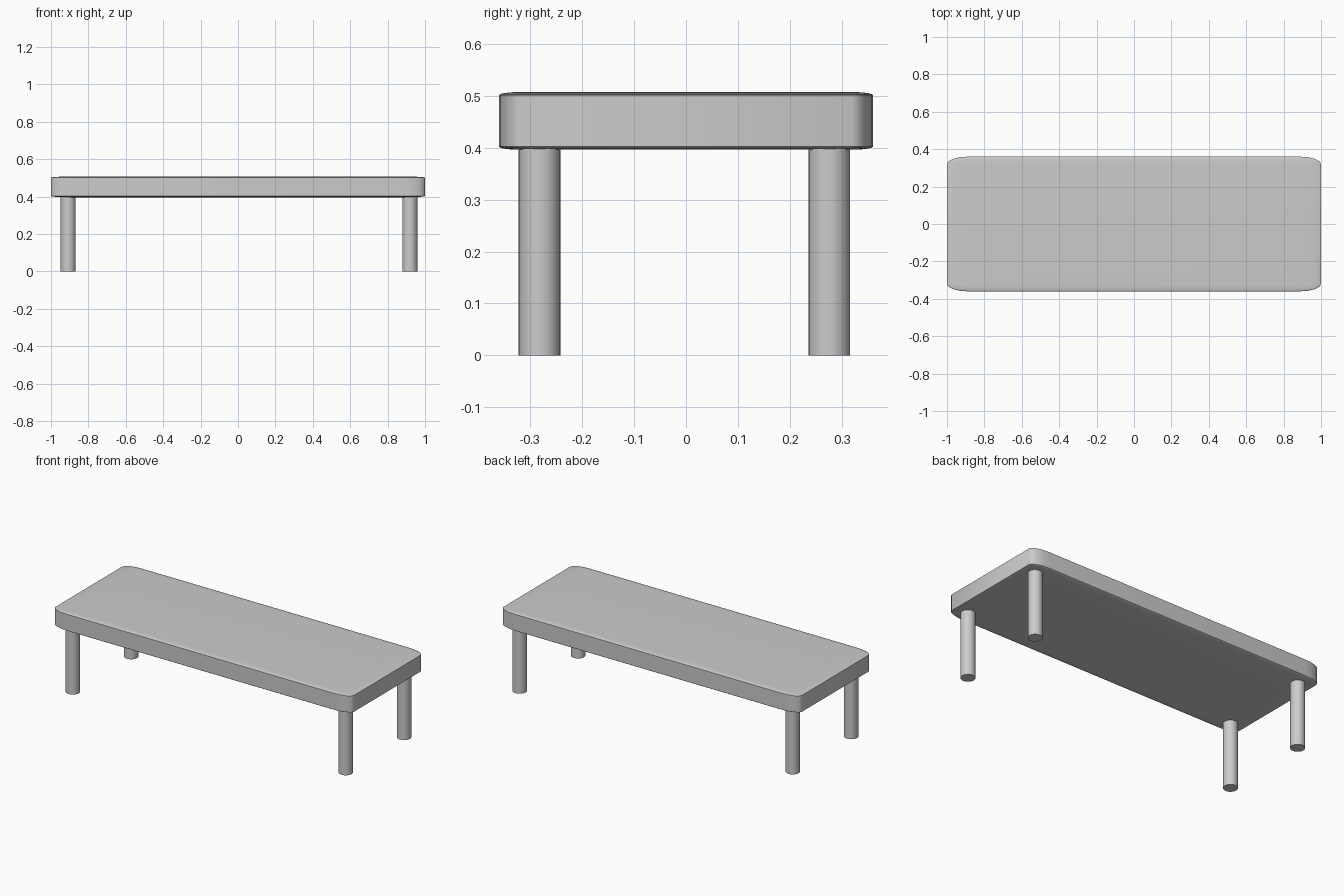
import bpy, bmesh
from mathutils import Matrix

if "Cube" in bpy.data.objects:
    bpy.data.objects.remove(bpy.data.objects["Cube"])

def add_object(name, bm):
    mesh = bpy.data.meshes.new(name)
    bm.to_mesh(mesh)
    bm.free()
    obj = bpy.data.objects.new(name, mesh)
    bpy.context.collection.objects.link(obj)
    bpy.ops.object.select_all(action='DESELECT')
    obj.select_set(True)
    bpy.context.view_layer.objects.active = obj
    bpy.ops.object.shade_smooth_by_angle(angle=0.6)
    return obj

# Table top: rounded cube stretched into a slab, so its corners are elliptical
bm = bmesh.new()
bmesh.ops.create_cube(bm, size=1)
bmesh.ops.bevel(bm, geom=bm.edges[:], offset=0.055, segments=4,
                profile=0.5, affect='EDGES')
bm.transform(Matrix.Translation((0, 0, 0.4515)) @ Matrix.Diagonal((2, 0.72, 0.111, 1)))
add_object("table_top", bm)

# Four round legs
def leg(name, x, y, r=0.04, h=0.398):
    bm = bmesh.new()
    bmesh.ops.create_cone(bm, cap_ends=True, segments=32, radius1=r, radius2=r,
                          depth=h, matrix=Matrix.Translation((x, y, h / 2)))
    add_object(name, bm)

for side, x in (("left", -0.908), ("right", 0.919)):
    for end, y in (("front", -0.282), ("back", 0.276)):
        leg(f"{end}_{side}_leg", x, y)
